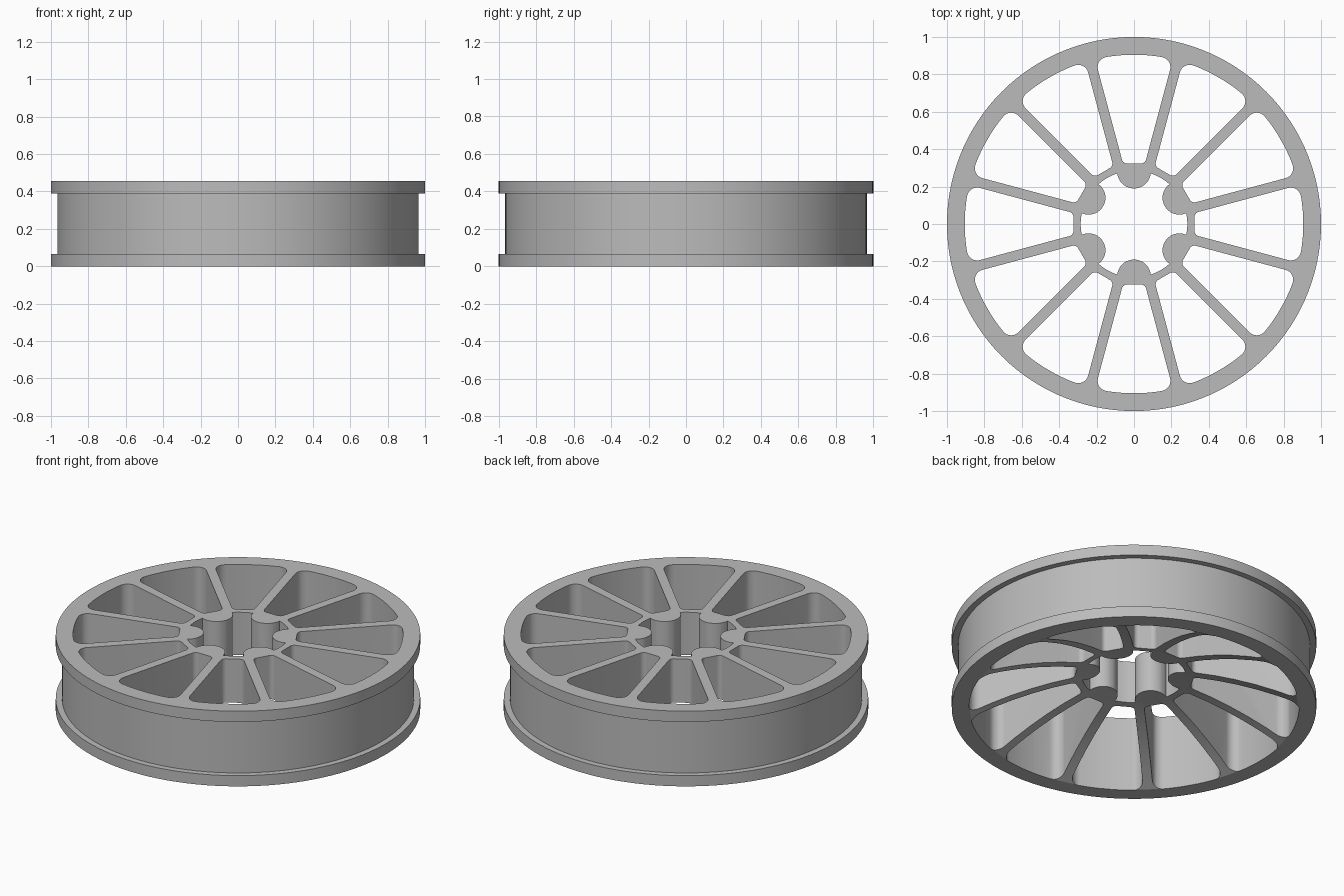
import bpy
import bmesh
from math import sin, cos, atan2, acos, sqrt, pi, radians
from mathutils import Matrix, Vector

HEIGHT, FLANGE = 0.455, 0.065
OUTER, DRUM = 1.0, 0.965
POCKET_OUT, POCKET_IN = 0.905, 0.325
SPOKE_HALF = 0.027
BORE, LOBE_AT, LOBE = 0.285, 0.28, 0.09
DISH = 0.22

if "Cube" in bpy.data.objects:
    bpy.data.objects.remove(bpy.data.objects["Cube"], do_unlink=True)


def polar(r, a):
    return Vector((r * cos(a), r * sin(a), 0))


def sweep(a, b, steps):
    return [a + (b - a) * i / steps for i in range(steps + 1)]


def make_object(name, bm):
    bmesh.ops.recalc_face_normals(bm, faces=bm.faces)
    mesh = bpy.data.meshes.new(name)
    bm.to_mesh(mesh)
    bm.free()
    obj = bpy.data.objects.new(name, mesh)
    bpy.context.collection.objects.link(obj)
    return obj


def add_prism(bm, outline, angle=0.0):
    # Tall prism from a flat outline, turned about the axle
    turn = Matrix.Rotation(angle, 3, 'Z')
    verts = [bm.verts.new(turn @ p + Vector((0, 0, -0.2))) for p in outline]
    face = bm.faces.new(verts)
    made = bmesh.ops.extrude_face_region(bm, geom=[face])
    top = [v for v in made["geom"] if isinstance(v, bmesh.types.BMVert)]
    bmesh.ops.translate(bm, verts=top, vec=(0, 0, 1))


def pocket_outline():
    # Half of a rounded wedge beside a spoke, then mirrored
    half = []
    for radius, c, outer in ((POCKET_IN, 0.03, False), (POCKET_OUT, 0.055, True)):
        r = radius - c if outer else radius + c
        v = SPOKE_HALF + c
        centre = Vector((sqrt(r * r - v * v), v, 0))
        a = atan2(centre.y, centre.x)
        span = (1.5 * pi, 2 * pi + a) if outer else (pi + a, 1.5 * pi)
        half += [centre + polar(c, t) for t in sweep(*span, 8)]
        if outer:
            half += [polar(POCKET_OUT, t) for t in sweep(a, pi / 12, 4)[1:-1]]
    turn = Matrix.Rotation(-pi / 12, 3, 'Z')
    half = [turn @ p for p in half]
    return half + [Vector((p.x, -p.y, 0)) for p in reversed(half)]


def bore_outline():
    # Round bore with six round lobes standing into it
    g = acos((BORE**2 + LOBE_AT**2 - LOBE**2) / (2 * BORE * LOBE_AT))
    t = atan2(BORE * sin(g), BORE * cos(g) - LOBE_AT)
    points = []
    for k in range(6):
        phi = pi / 6 + k * pi / 3
        centre = polar(LOBE_AT, phi)
        points += [centre + polar(LOBE, phi + s) for s in sweep(2 * pi - t, t, 18)]
        points += [polar(BORE, s) for s in sweep(phi + g, phi + pi / 3 - g, 5)[1:-1]]
    return points


# Wheel body: flanged drum, flat top, dished underside
profile = [(0.9 * i / 8, DISH * (1 - (i / 8)**2)) for i in range(9)]
profile += [(OUTER, 0), (OUTER, FLANGE), (DRUM, FLANGE),
            (DRUM, HEIGHT - FLANGE), (OUTER, HEIGHT - FLANGE),
            (OUTER, HEIGHT), (0, HEIGHT)]
bm = bmesh.new()
verts = [bm.verts.new((r, 0, z)) for r, z in profile]
edges = [bm.edges.new(pair) for pair in zip(verts, verts[1:])]
bmesh.ops.spin(bm, geom=verts + edges, cent=(0, 0, 0), axis=(0, 0, 1),
               angle=2 * pi, steps=120, use_merge=False)
bmesh.ops.remove_doubles(bm, verts=bm.verts, dist=0.0001)
wheel = make_object("spoked_wheel", bm)

# Cutter: twelve pockets between the spokes, and the lobed bore
bm = bmesh.new()
for k in range(12):
    add_prism(bm, pocket_outline(), k * pi / 6)
add_prism(bm, bore_outline())
cutter = make_object("pocket_cutter", bm)
cutter.hide_render = True

cut = wheel.modifiers.new("pockets", 'BOOLEAN')
cut.operation = 'DIFFERENCE'
cut.solver = 'EXACT'
cut.object = cutter
bpy.ops.object.select_all(action='DESELECT')
wheel.select_set(True)
bpy.context.view_layer.objects.active = wheel
bpy.ops.object.modifier_apply(modifier=cut.name)
bpy.data.objects.remove(cutter, do_unlink=True)

# Single grey colour
grey = bpy.data.materials.new("plain_grey")
grey.use_nodes = True
colour = (0.5, 0.5, 0.5, 1)
grey.diffuse_color = colour
grey.node_tree.nodes["Principled BSDF"].inputs["Base Color"].default_value = colour
wheel.data.materials.clear()
wheel.data.materials.append(grey)
bpy.ops.object.shade_smooth_by_angle(angle=radians(20))
